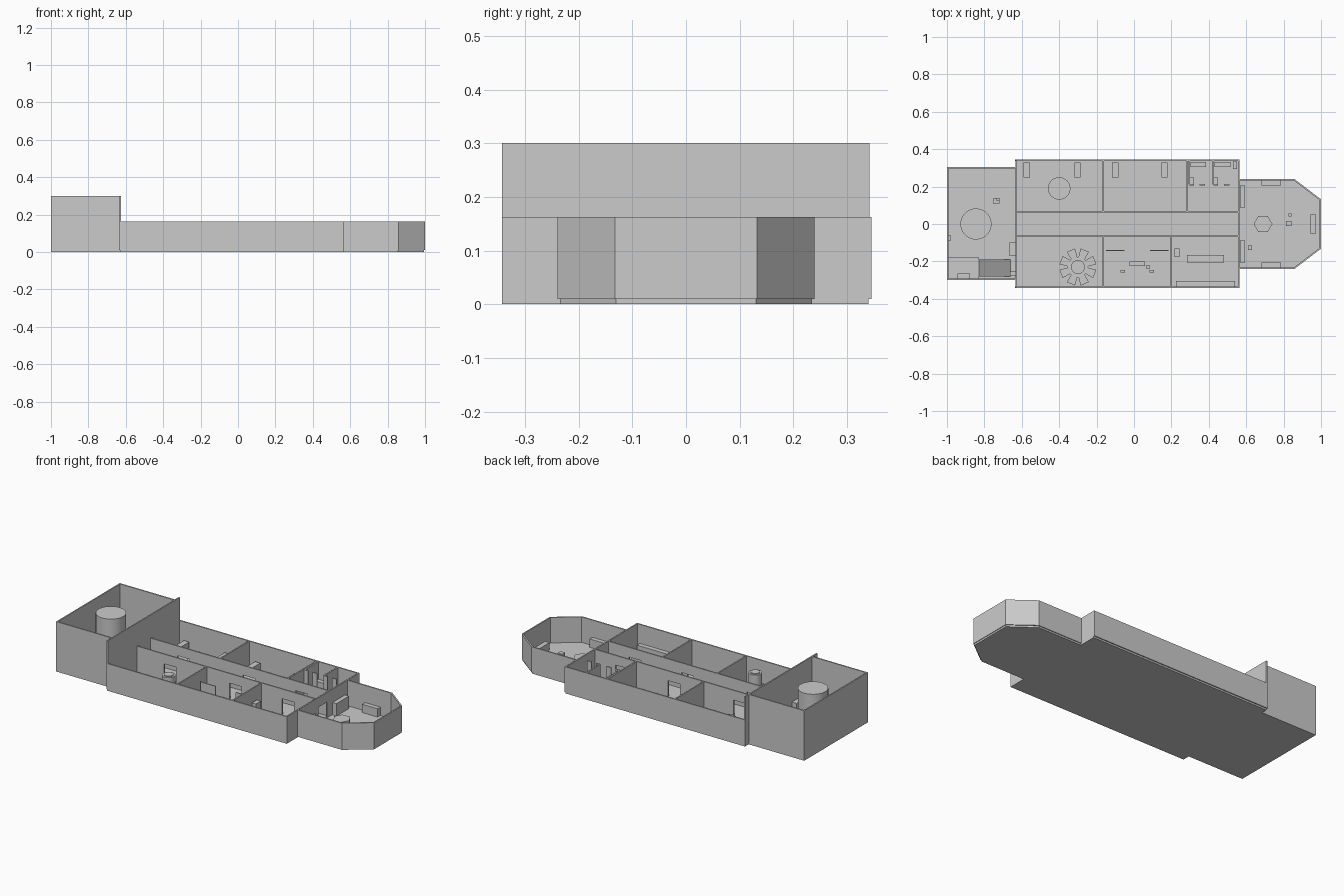
import bpy, bmesh, math
from mathutils import Vector

cube = bpy.data.objects.get("Cube")
if cube:
    bpy.data.objects.remove(cube)

grey = bpy.data.materials.new("hull grey")
grey.use_nodes = True
grey.diffuse_color = (0.6, 0.6, 0.6, 1)
grey.node_tree.nodes["Principled BSDF"].inputs["Base Color"].default_value = (0.6, 0.6, 0.6, 1)

FLOOR, DECK, TALL, THICK = 0.01, 0.163, 0.3, 0.008
DOOR_TOP, DOOR_HALF = 0.105, 0.04


def prism(name, points, z0, z1):
    """Extrude a flat outline from z0 up to z1."""
    bm = bmesh.new()
    face = bm.faces.new([bm.verts.new((x, y, z0)) for x, y in points])
    top = bmesh.ops.extrude_face_region(bm, geom=[face])["geom"]
    for v in top:
        if isinstance(v, bmesh.types.BMVert):
            v.co.z = z1
    bmesh.ops.recalc_face_normals(bm, faces=bm.faces)
    mesh = bpy.data.meshes.new(name)
    bm.to_mesh(mesh)
    bm.free()
    mesh.materials.append(grey)
    obj = bpy.data.objects.new(name, mesh)
    bpy.context.collection.objects.link(obj)
    return obj


def box(name, x0, x1, y0, y1, z1, z0=FLOOR):
    return prism(name, [(x0, y0), (x1, y0), (x1, y1), (x0, y1)], z0, z1)


def disc(name, x, y, r, z1, sides=32, z0=FLOOR):
    ring = [math.tau * i / sides for i in range(sides)]
    obj = prism(name, [(x + r * math.cos(a), y + r * math.sin(a)) for a in ring], z0, z1)
    if sides > 8:
        obj.select_set(True)
        bpy.context.view_layer.objects.active = obj
        bpy.ops.object.shade_smooth_by_angle(angle=math.radians(30))
        obj.select_set(False)
    return obj


def shell(name, path, z1, z0=FLOOR):
    """Thin wall along an open path, mitred to the left of its direction."""
    pts = [Vector(p) for p in path]
    normals = []
    for a, b in zip(pts, pts[1:]):
        d = (b - a).normalized()
        normals.append(Vector((-d.y, d.x)))
    inner = []
    for i, p in enumerate(pts):
        n0, n1 = normals[max(i - 1, 0)], normals[min(i, len(normals) - 1)]
        inner.append(p + (n0 + n1) * THICK / (1 + n0.dot(n1)))
    return prism(name, pts + inner[::-1], z0, z1)


def wall(name, axis, at, start, end, z1=DECK, doors=()):
    """Straight wall along x or y with doorways that have a lintel."""
    def piece(a, b, z0):
        across = (at - THICK / 2, at + THICK / 2)
        spans = (a, b) + across if axis == "x" else across + (a, b)
        box(name, *spans, z1, z0)
    for d in doors:
        piece(start, d - DOOR_HALF, FLOOR)
        piece(d - DOOR_HALF, d + DOOR_HALF, DOOR_TOP)
        start = d + DOOR_HALF
    piece(start, end, FLOOR)


# Floor plates
BACK, MID, NECK, NOSE = -1, -0.63, 0.565, 0.995
box("engine_floor", BACK, MID, -0.3, 0.305, FLOOR, 0)
box("main_floor", MID, NECK, -0.343, 0.34, FLOOR, 0)
bow = [(NECK, -0.235), (0.855, -0.235), (NOSE, -0.13),
       (NOSE, 0.13), (0.855, 0.235), (NECK, 0.235)]
prism("bow_floor", bow, 0, FLOOR)

# Outer walls
shell("engine_hull", [(MID, 0.305), (BACK, 0.305), (BACK, -0.3), (MID, -0.3)], TALL)
shell("main_hull_right", [(MID - 0.005, -0.343), (NECK, -0.343)], DECK)
shell("main_hull_left", [(NECK, 0.346), (MID - 0.005, 0.346)], DECK)
shell("bow_hull", [(x + (0.004 if x > NECK else 0), y * 1.02) for x, y in bow], DECK)

# Cross walls and corridor
wall("engine_bulkhead", "y", MID, -0.343, 0.342, TALL, [0])
wall("bow_bulkhead", "y", NECK - 0.004, -0.343, 0.346, DECK, [0])
for side, y in (("left", 0.065), ("right", -0.062)):
    wall("corridor_wall_" + side, "x", y, MID, NECK, DECK, [-0.405, 0.03, 0.38])
for x in (-0.165, 0.285):
    wall("left_room_wall", "y", x, 0.065, 0.342)
for x in (-0.165, 0.2):
    wall("right_room_wall", "y", x, -0.34, -0.062)

# Washroom cubicles
for x in (0.295, 0.425):
    wall("cubicle_side", "y", x, 0.21, 0.34)
    wall("cubicle_front", "x", 0.21, x, x + 0.025)
    wall("cubicle_front", "x", 0.21, x + 0.055, x + 0.085)
    box("cubicle_shelf", x + 0.006, x + 0.09, 0.305, 0.332, 0.06)
    box("cubicle_basin", x + 0.004, x + 0.022, 0.215, 0.25, 0.06)
box("washroom_cabinet", 0.53, 0.55, 0.295, 0.335, 0.08)

# Crew beds
for x in (-0.573, -0.302, -0.1, 0.163):
    box("bed", x - 0.017, x + 0.017, 0.248, 0.33, 0.055)
disc("round_table", -0.4, 0.19, 0.06, 0.05)

# Toothed machine in the right rear room
cx, cy, teeth = -0.3, -0.23, 8
outline = []
for i in range(teeth):
    for r, off in ((0.055, -0.33), (0.1, -0.24), (0.1, 0.24), (0.055, 0.33)):
        a = math.tau * (i + 0.5) / teeth + off
        outline.append((cx + r * math.cos(a), cy + r * math.sin(a)))
prism("toothed_base", outline, FLOOR, 0.03)
disc("machine_column", cx, cy, 0.037, 0.14)
disc("machine_cap", cx, cy, 0.026, 0.145)

# Right middle room
for x in (-0.1, 0.135):
    box("screen", x - 0.05, x + 0.05, -0.144, -0.138, 0.105, 0.03)
box("desk", -0.025, 0.06, -0.225, -0.2, 0.06)
for x in (-0.06, 0.095):
    box("stool", x - 0.012, x + 0.012, -0.258, -0.246, 0.04)
box("desk_chair", 0.065, 0.085, -0.237, -0.222, 0.045)

# Right forward room
box("cabinet", 0.217, 0.243, -0.177, -0.13, 0.09)
box("dining_table", 0.284, 0.48, -0.207, -0.167, 0.05)
box("wall_bench", 0.225, 0.54, -0.333, -0.305, 0.05)

# Engine room
disc("reactor", -0.845, 0, 0.083, 0.28)
box("platform", BACK + THICK, -0.83, -0.292, -0.18, 0.16)
box("platform_crate", -0.945, -0.878, -0.292, -0.265, 0.2, 0.16)
ramp = box("ramp", -0.83, -0.66, -0.28, -0.19, 0.16)
for v in ramp.data.vertices:
    if v.co.x > -0.7 and v.co.z > FLOOR:
        v.co.z = FLOOR + 0.002
box("control_stand", -0.755, -0.718, 0.11, 0.137, 0.07)
box("control_seat", -0.735, -0.718, 0.123, 0.14, 0.1)
box("engine_locker", -0.665, -0.634, -0.17, -0.1, 0.1)
box("engine_locker", -0.662, -0.634, -0.278, -0.255, 0.06)
box("rear_panel", BACK + THICK, -0.98, -0.09, -0.06, 0.1)

# Bridge in the bow
disc("chart_table", 0.69, 0, 0.05, 0.055, 6)
for s in (1, -1):
    box("side_console", 0.682, 0.785, s * 0.22 - 0.015, s * 0.22 + 0.015, 0.06)
    box("bridge_cabinet", 0.568, 0.594, s * 0.147 - 0.06, s * 0.147 + 0.06, 0.085)
box("nose_console", 0.943, 0.972, -0.05, 0.052, 0.055)
box("pilot_seat", 0.812, 0.843, -0.012, 0.016, 0.045)
box("small_seat", 0.825, 0.842, 0.04, 0.056, 0.045)
box("small_seat", 0.61, 0.63, -0.138, -0.115, 0.045)
